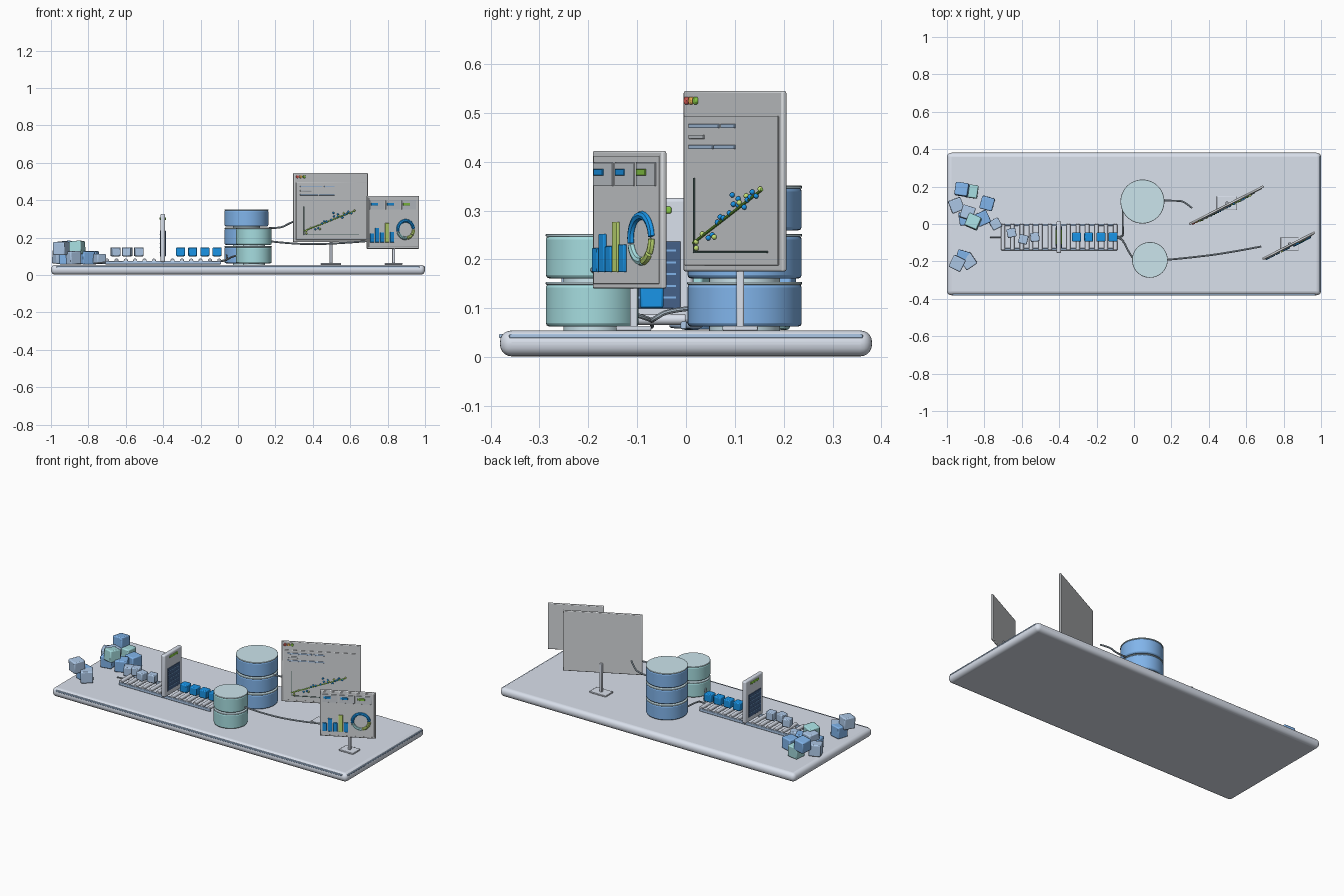
import bpy, random
from math import sin, cos, radians, pi
from mathutils import Vector

if "Cube" in bpy.data.objects:
    bpy.data.objects.remove(bpy.data.objects["Cube"])
random.seed(4)

COL = {
    "pale": (0.70, 0.75, 0.84), "light": (0.42, 0.58, 0.80), "mid": (0.22, 0.46, 0.83),
    "blue": (0.01, 0.30, 0.80), "teal": (0.38, 0.72, 0.74), "lid": (0.60, 0.78, 0.84),
    "dark": (0.06, 0.12, 0.25), "green": (0.25, 0.60, 0.06), "lime": (0.55, 0.75, 0.18),
    "line": (0.10, 0.17, 0.16), "cable": (0.40, 0.48, 0.55), "red": (0.8, 0.12, 0.1),
    "amber": (0.85, 0.45, 0.1), "screen": (0.66, 0.68, 0.70), "tile": (0.58, 0.62, 0.66),
}
MATS = {}
for n, c in COL.items():
    MATS[n] = bpy.data.materials.new(n)
    MATS[n].diffuse_color = (*c, 1)


def finish(ob, name, mat, bevel=0, seg=2):
    ob.name = name
    ob.data.materials.append(MATS[mat])
    if bevel:
        m = ob.modifiers.new("Bevel", "BEVEL")
        m.width, m.segments, m.limit_method = bevel, seg, "ANGLE"
        m.angle_limit = radians(40)
    bpy.ops.object.shade_smooth_by_angle(angle=radians(35))
    return ob


def box(name, loc, size, mat, bevel=0, rot=(0, 0, 0), seg=2):
    bpy.ops.mesh.primitive_cube_add(size=1, location=loc, rotation=rot)
    ob = bpy.context.object
    ob.scale = size
    bpy.ops.object.transform_apply(location=False, rotation=False, scale=True)
    return finish(ob, name, mat, bevel, seg)


def cyl(name, loc, r, h, mat, bevel=0, rot=(0, 0, 0), sides=48):
    bpy.ops.mesh.primitive_cylinder_add(vertices=sides, radius=r, depth=h, location=loc, rotation=rot)
    return finish(bpy.context.object, name, mat, bevel)


def ball(name, loc, r, mat):
    bpy.ops.mesh.primitive_uv_sphere_add(segments=12, ring_count=8, radius=r, location=loc)
    return finish(bpy.context.object, name, mat)


def tube(name, pts, r, mat, kind="NURBS"):
    cu = bpy.data.curves.new(name, "CURVE")
    cu.dimensions, cu.bevel_depth, cu.bevel_resolution, cu.use_fill_caps = "3D", r, 2, True
    sp = cu.splines.new(kind)
    sp.points.add(len(pts) - 1)
    for p, q in zip(sp.points, pts):
        p.co = (*q, 1)
    if kind == "NURBS":
        sp.order_u, sp.use_endpoint_u = 3, True
    ob = bpy.data.objects.new(name, cu)
    bpy.context.collection.objects.link(ob)
    bpy.ops.object.select_all(action="DESELECT")
    ob.select_set(True)
    bpy.context.view_layer.objects.active = ob
    bpy.ops.object.convert(target="MESH")
    return finish(bpy.context.object, name, mat)


# base slab with edge strips on the front and right
box("base", (0, 0, 0.028), (2, 0.762, 0.053), "pale", 0.024, seg=5)
box("front_strip", (0, -0.378, 0.043), (1.94, 0.01, 0.008), "light", 0.002)
box("right_strip", (0.994, 0, 0.043), (0.01, 0.724, 0.008), "light", 0.002)

# loose data cubes
loose = [(-0.92, 0.185, 0.145, "mid"), (-0.87, 0.175, 0.092, "teal"), (-0.95, 0.1, 0.095, "light"),
         (-0.89, 0.06, 0.13, "light"), (-0.86, 0.012, 0.145, "teal"), (-0.81, 0.03, 0.092, "mid"),
         (-0.785, 0.11, 0.092, "mid"), (-0.74, 0.0, 0.086, "light"), (-0.90, 0.03, 0.092, "mid"),
         (-0.945, -0.21, 0.142, "light"), (-0.885, -0.2, 0.092, "light"), (-0.915, -0.178, 0.092, "mid")]
for x, y, z, m in loose:
    s = 0.054 if x > -0.75 else 0.07
    tilt = 0.12 if z > 0.1 else 0.03
    rot = (random.uniform(-tilt, tilt), random.uniform(-tilt, tilt), random.uniform(-0.7, 0.7))
    box("loose_cube", (x, y, z), (s, s, s), m, 0.006, rot)

# conveyor: rails, rollers and carried cubes
CY = -0.07
for y in (CY - 0.065, CY + 0.065):
    box("conveyor_rail", (-0.4, y, 0.066), (0.62, 0.012, 0.018), "light", 0.003)
for i in range(13):
    cyl("conveyor_roller", (-0.70 + i * 0.05, CY, 0.077), 0.011, 0.138, "pale", 0.002, (pi / 2, 0, 0), 20)
tube("infeed_cable", [(-0.77, CY, 0.062), (-0.74, CY, 0.065), (-0.69, CY, 0.07)], 0.004, "cable")
for x, y, a in ((-0.655, -0.047, 0.2), (-0.592, -0.082, -0.25), (-0.53, -0.07, 0.1)):
    box("raw_cube", (x, y, 0.124), (0.048, 0.048, 0.048), "light", 0.005, (0, 0, a))
for i in range(4):
    box("clean_cube", (-0.307 + i * 0.065, CY, 0.124), (0.048, 0.048, 0.048), "blue", 0.005)

# processing gate with a display on both sides
box("gate", (-0.402, CY, 0.198), (0.026, 0.17, 0.256), "pale", 0.008, seg=3)
for s in (-1, 1):
    box("gate_display", (-0.402 + s * 0.013, CY, 0.168), (0.006, 0.118, 0.138), "dark", 0.002)
    box("gate_lamp", (-0.402 + s * 0.013, CY, 0.301), (0.008, 0.08, 0.014), "green", 0.003)
    for i in range(5):
        box("gate_line", (-0.402 + s * 0.0165, CY, 0.122 + i * 0.024), (0.002, 0.1, 0.004), "mid")


# storage drums
def drums(name, x, y, r, n, mat):
    cyl(name + "_foot", (x, y, 0.06), r * 0.62, 0.014, "lid")
    for i in range(n):
        z = 0.063 + i * 0.0985
        cyl(name + "_drum", (x, y, z + 0.043), r, 0.087, mat, 0.007)
        cyl(name + "_lid", (x, y, z + 0.088), r * 1.005, 0.006, "lid", 0.002)
        if i < n - 1:
            cyl(name + "_neck", (x, y, z + 0.094), r * 0.62, 0.014, "lid")


drums("tall_store", 0.045, 0.12, 0.117, 3, "mid")
drums("short_store", 0.085, -0.192, 0.095, 2, "teal")

# cables
tube("tall_feed", [(-0.09, CY, 0.075), (-0.058, CY, 0.075), (-0.06, -0.03, 0.1), (-0.06, 0.09, 0.105)], 0.005, "cable")
tube("short_feed", [(-0.09, CY, 0.075), (-0.06, -0.08, 0.08), (-0.03, -0.15, 0.1), (0.0, -0.19, 0.105)], 0.005, "cable")
tube("tall_output", [(0.15, 0.125, 0.25), (0.23, 0.125, 0.25), (0.27, 0.12, 0.275), (0.31, 0.085, 0.29)], 0.005, "cable")
tube("short_output", [(0.17, -0.192, 0.18), (0.3, -0.18, 0.165), (0.5, -0.155, 0.165), (0.68, -0.12, 0.18)], 0.005, "cable")

# angled screens
ANG = radians(27)
U, D = Vector((cos(ANG), sin(ANG), 0)), Vector((sin(ANG), -cos(ANG), 0))


class Screen:
    def __init__(self, name, x, y, z0, z1, w, px, py):
        self.c, self.n = Vector((x, y, 0)), name
        self.slab("panel", -w / 2, w / 2, z0, z1, "screen", -0.012, 0.012, 0.004)
        box(name + "_post", (px, py, (0.055 + z0 + 0.06) / 2), (0.016, 0.016, z0 + 0.005), "pale", 0.003)
        box(name + "_foot", (px, py, 0.059), (0.11 if w > 0.4 else 0.095, 0.072, 0.009), "pale", 0.002)

    def at(self, u, z, d=0.002):
        return self.c + U * u + D * d + Vector((0, 0, z))

    def slab(self, part, u0, u1, z0, z1, mat, d=0.0, t=0.004, bev=0.001):
        box(self.n + "_" + part, self.at((u0 + u1) / 2, (z0 + z1) / 2, d + t / 2),
            (u1 - u0, t, z1 - z0), mat, bev, (0, 0, ANG))


# large screen: window buttons, code bars and scatter chart
big = Screen("chart_screen", 0.497, 0.095, 0.175, 0.545, 0.446, 0.497, 0.111)
big.slab("inset", -0.21, 0.21, 0.188, 0.494, "screen", 0, 0.003)
for u, m in ((-0.202, "red"), (-0.182, "amber"), (-0.162, "green")):
    cyl("window_button", big.at(u, 0.525), 0.008, 0.008, m, 0.002, (pi / 2, 0, ANG), 20)
for z, u0, u1, m in ((0.473, -0.187, -0.052, "light"), (0.473, -0.043, 0.02, "light"), (0.451, -0.187, -0.12, "tile"),
                     (0.43, -0.187, -0.079, "light"), (0.43, -0.074, 0.02, "light")):
    big.slab("code_bar", u0, u1, z - 0.004, z + 0.004, m, 0.002)
big.slab("axis_vertical", -0.166, -0.162, 0.215, 0.367, "line", 0.002)
big.slab("axis_horizontal", -0.166, 0.166, 0.213, 0.217, "line", 0.002)
tube("trend_line", [big.at(-0.166, 0.234, 0.005), big.at(0.143, 0.343, 0.005)], 0.003, "green", "POLY")
blue_pts = [(-.097, .244), (-.079, .25), (-.056, .276), (-.043, .287), (-.029, .285), (-.002, .295), (.011, .332),
            (.016, .313), (.038, .311), (.038, .324), (.065, .307), (.079, .322), (.092, .328), (.101, .338), (.119, .33)]
lime_pts = [(-.151, .223), (-.151, .236), (-.124, .252), (-.07, .246), (.043, .316), (.074, .33), (.137, .344)]
for pts, m in ((blue_pts, "blue"), (lime_pts, "lime")):
    for u, z in pts:
        ball("scatter_dot", big.at(u, z, 0.006), 0.0055, m)

# small screen: tiles, bar chart and ring chart
small = Screen("dashboard_screen", 0.83, -0.121, 0.14, 0.422, 0.315, 0.832, -0.107)
small.slab("inset", -0.148, 0.148, 0.15, 0.412, "screen", 0, 0.002)
for u, m in ((-0.1, "blue"), (-0.004, "blue"), (0.092, "green")):
    small.slab("tile", u - 0.043, u + 0.043, 0.35, 0.398, "tile", 0.001)
    small.slab("tile_chip", u - 0.036, u + 0.004, 0.372, 0.385, m, 0.004)
for i, (top, m) in enumerate(((.223, "blue"), (.252, "blue"), (.227, "blue"), (.277, "lime"), (.231, "blue"))):
    small.slab("bar", -0.142 + i * 0.03, -0.118 + i * 0.03, 0.174, top, m, 0.001, 0.008, 0.002)
for a0, a1, m in ((5, 192, "blue"), (198, 275, "teal"), (281, 318, "lime"), (324, 359, "lime")):
    arc = [radians(a0 + (a1 - a0) * k / 14) for k in range(15)]
    tube("ring_segment", [small.at(0.073 + 0.047 * cos(a), 0.243 + 0.047 * sin(a), 0.003) for a in arc], 0.009, m, "POLY")

for m in bpy.data.materials:
    if m.users and not m.is_grease_pencil:
        m.use_nodes = True
        m.node_tree.nodes["Principled BSDF"].inputs["Base Color"].default_value = m.diffuse_color
